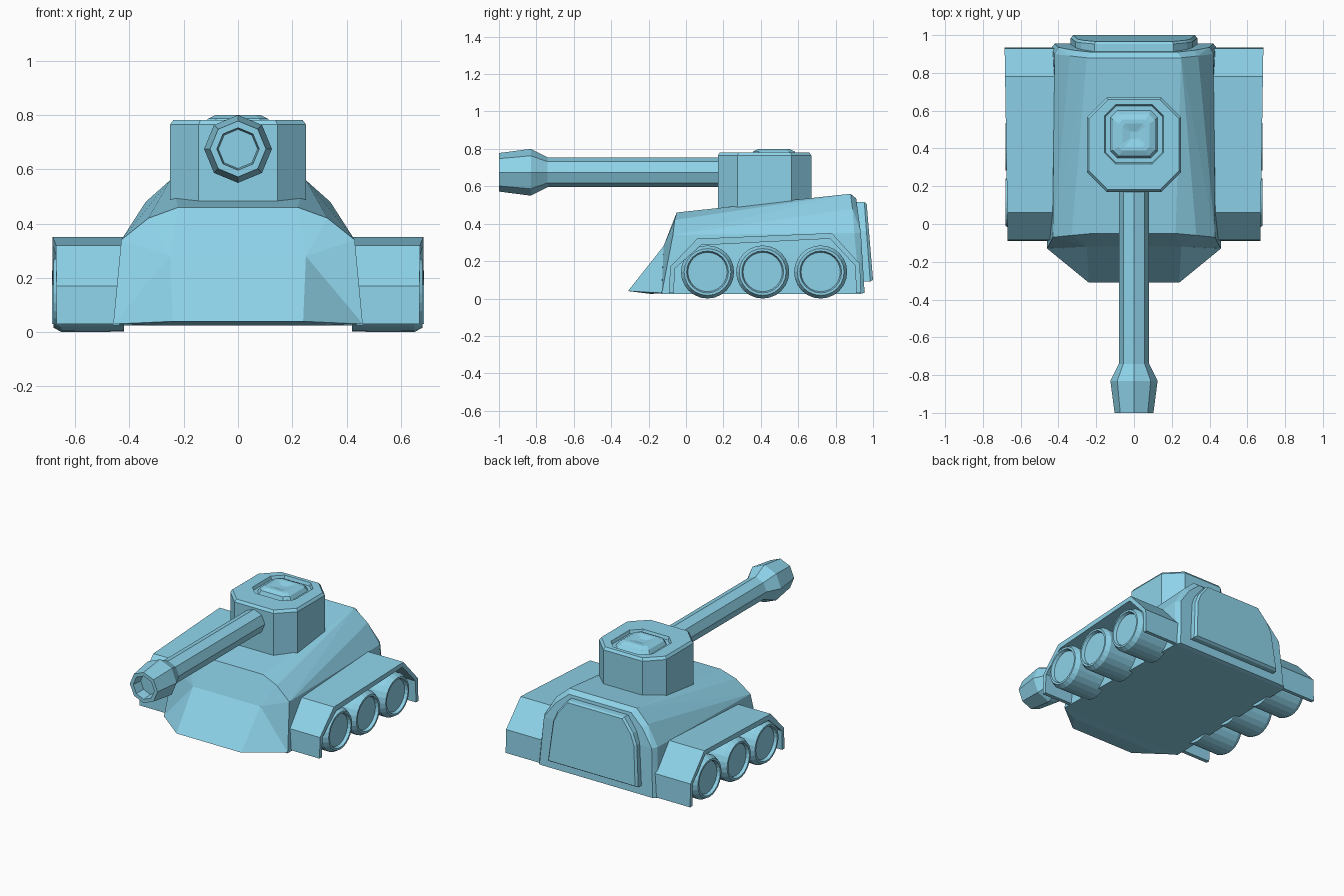
import bpy, bmesh
from math import cos, sin, pi

if "Cube" in bpy.data.objects:
    bpy.data.objects.remove(bpy.data.objects["Cube"])

paint = bpy.data.materials.new("light_blue_paint")
paint.diffuse_color = (0.27, 0.65, 0.82, 1)
paint.use_nodes = True
paint.node_tree.nodes["Principled BSDF"].inputs["Base Color"].default_value = paint.diffuse_color


def finish(name, bm):
    bmesh.ops.recalc_face_normals(bm, faces=bm.faces)
    mesh = bpy.data.meshes.new(name)
    bm.to_mesh(mesh)
    bm.free()
    ob = bpy.data.objects.new(name, mesh)
    bpy.context.collection.objects.link(ob)
    mesh.materials.append(paint)
    return ob


def convex(name, half):
    """Convex solid from points mirrored across x = 0."""
    bm = bmesh.new()
    for x, y, z in half:
        bm.verts.new((x, y, z))
        bm.verts.new((-x, y, z))
    res = bmesh.ops.convex_hull(bm, input=bm.verts)
    junk = [g for g in res["geom_interior"] if isinstance(g, bmesh.types.BMVert)]
    bmesh.ops.delete(bm, geom=junk, context="VERTS")
    bmesh.ops.dissolve_limit(bm, angle_limit=0.01, verts=bm.verts, edges=bm.edges)
    return finish(name, bm)


def loft(name, rings, closed=False):
    """Skin equal-length rings of points; cap the ends unless closed."""
    bm = bmesh.new()
    loops = [[bm.verts.new(p) for p in r] for r in rings]
    n = len(loops[0])
    pairs = list(zip(loops, loops[1:])) + ([(loops[-1], loops[0])] if closed else [])
    for a, b in pairs:
        for i in range(n):
            j = (i + 1) % n
            bm.faces.new((a[i], a[j], b[j], b[i]))
    if not closed:
        bm.faces.new(loops[0])
        bm.faces.new(loops[-1])
    return finish(name, bm)


# Hull: front ring, rear ring and inset rear rim
convex("hull", [
    (.46, -.13, .025), (.43, -.07, .34), (.33, -.06, .42), (.22, -.05, .46), (.25, -.12, .28),
    (.44, .93, .025), (.42, .90, .35), (.34, .89, .48), (.25, .88, .56),
    (.42, .955, .03), (.40, .935, .35), (.32, .92, .46), (.23, .91, .535)])

# Sloped front plow
convex("front_plow", [
    (.25, -.12, .28), (.24, -.31, .04), (.33, -.18, .085),
    (.46, -.13, .03), (.33, -.19, .025), (.25, -.05, .03)])

# Rear hatch plate following the slanted back
plate = [(.335, .09), (.31, .36), (.28, .43), (.21, .515)]
convex("rear_plate",
       [(x, .90, z) for x, z in plate] +
       [(x, .985 - .075 * (z - .09), z) for x, z in plate] +
       [(x * .96, 1.0 - .08 * (z - .09), .1 + (z - .09) * .96) for x, z in plate])

# Mudguard shells over the wheels
outer = [(-.09, .03), (-.085, .17), (.06, .32), (.78, .35), (.93, .185), (.935, .03)]
inner = [(.91, .03), (.905, .175), (.77, .32), (.08, .285), (-.06, .16), (-.065, .03)]
for side, s in (("right", 1), ("left", -1)):
    prof = outer + inner
    loft(side + "_mudguard", [
        [(s * .38, y, z) for y, z in prof],
        [(s * (.67 + .016 * y), y, z) for y, z in prof]])

    # Three dished wheels per side
    for k, yc in enumerate((.115, .41, .72)):
        lathe = [(.42, .14), (.65, .142), (.68, .125), (.68, .112), (.66, .105)]
        wheel = loft(f"{side}_wheel_{k + 1}", [
            [(s * x, yc + r * cos(2 * pi * i / 24), .142 + r * sin(2 * pi * i / 24))
             for i in range(24)] for x, r in lathe])


# Octagonal turret with recessed, dished hatch on top
def octagon(h, cut, yc, z):
    f = h - cut
    pts = [(h, -f), (h, f), (f, h), (-f, h), (-h, f), (-h, -f), (-f, -h), (f, -h)]
    return [(x, yc + y, z) for x, y in pts]


loft("turret", [octagon(*a) for a in (
    (.25, .105, .42, .45), (.25, .105, .42, .765), (.238, .10, .42, .782),
    (.157, .06, .475, .782), (.15, .055, .475, .762), (.125, .035, .475, .762),
    (.11, .03, .47, .787), (.082, .02, .47, .80), (.062, .015, .47, .80),
    (.02, .005, .47, .788))])

# Gun barrel with flared muzzle and hollow bore
loft("gun_barrel", [
    [(r * cos(i * pi / 4), y, .675 + r * sin(i * pi / 4)) for i in range(8)]
    for y, r in ((.24, .08), (-.74, .08), (-.83, .125), (-1.0, .103), (-1.0, .078), (-.93, .072))])
